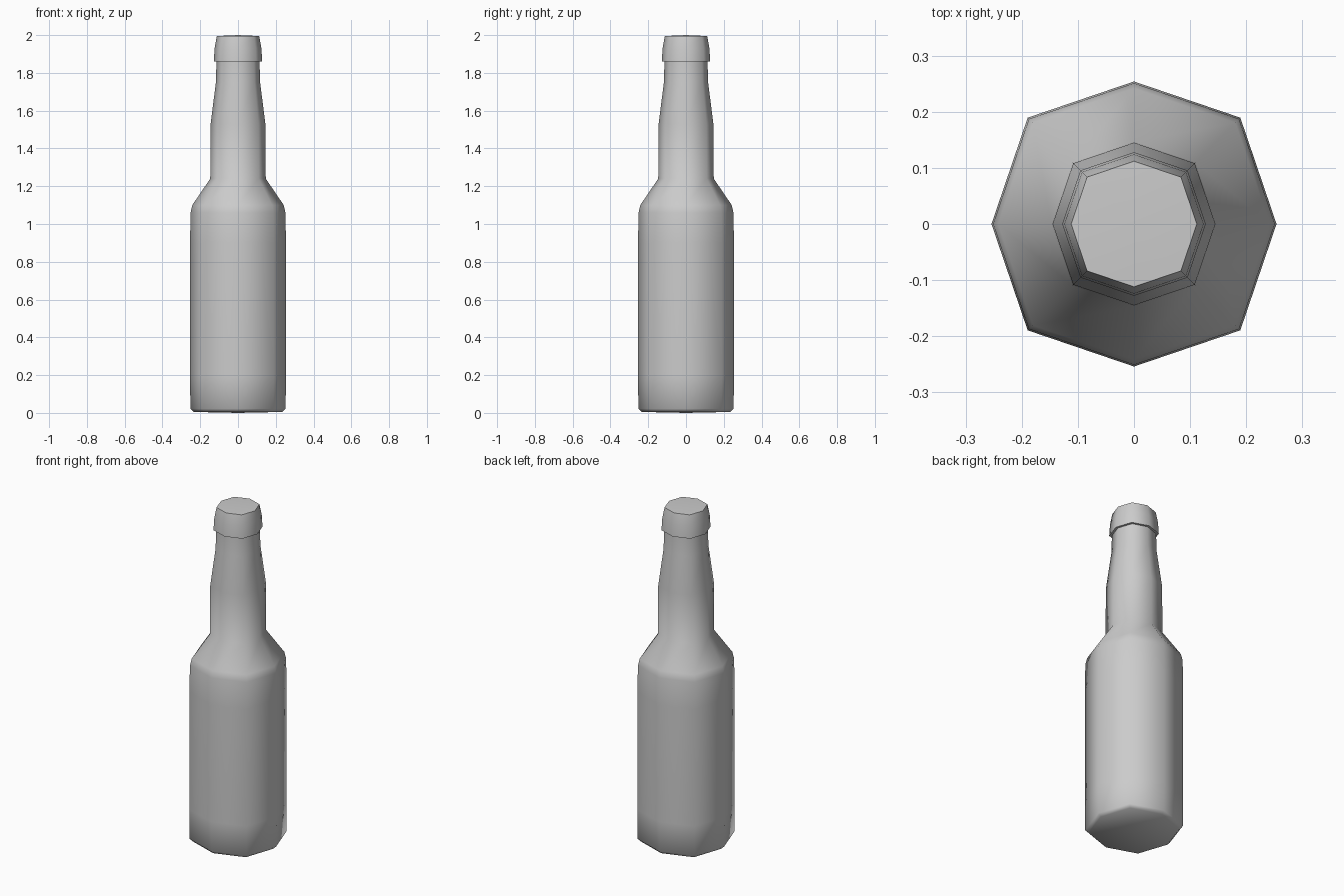
import bpy, bmesh, math

if "Cube" in bpy.data.objects:
    bpy.data.objects.remove(bpy.data.objects["Cube"])

SIDES = 8
# Bottle outline: (radius along the axes, height), from base to mouth
PROFILE = [
    (0.235, 0.005), (0.252, 0.022), (0.254, 0.20), (0.254, 0.90), (0.251, 1.06),
    (0.242, 1.10), (0.147, 1.24), (0.145, 1.53), (0.117, 1.75),
    (0.114, 1.86), (0.128, 1.86), (0.124, 1.93), (0.114, 1.985), (0.112, 1.995),
]

bm = bmesh.new()


def ring(radius, z):
    """Eight-sided loop whose diagonal corners sit slightly further out."""
    verts = []
    for i in range(SIDES):
        a = 2 * math.pi * i / SIDES
        r = radius * (1.055 if i % 2 else 1.0)
        verts.append(bm.verts.new((r * math.cos(a), r * math.sin(a), z)))
    return verts


# Body, shoulder, neck and lip
rings = [ring(r, z) for r, z in PROFILE]
for low, high in zip(rings, rings[1:]):
    for i in range(SIDES):
        j = (i + 1) % SIDES
        bm.faces.new((low[i], low[j], high[j], high[i]))

# Base and closed mouth
for loop, z in ((rings[0], 0.0), (rings[-1], 2.0)):
    centre = bm.verts.new((0, 0, z))
    for i in range(SIDES):
        bm.faces.new((loop[i], loop[(i + 1) % SIDES], centre))

bmesh.ops.recalc_face_normals(bm, faces=bm.faces)
mesh = bpy.data.meshes.new("bottle")
bm.to_mesh(mesh)
bm.free()
bottle = bpy.data.objects.new("bottle", mesh)
bpy.context.collection.objects.link(bottle)

# Smooth sides, crisp step under the lip
bpy.context.view_layer.objects.active = bottle
bottle.select_set(True)
bpy.ops.object.shade_smooth_by_angle(angle=math.radians(65))
